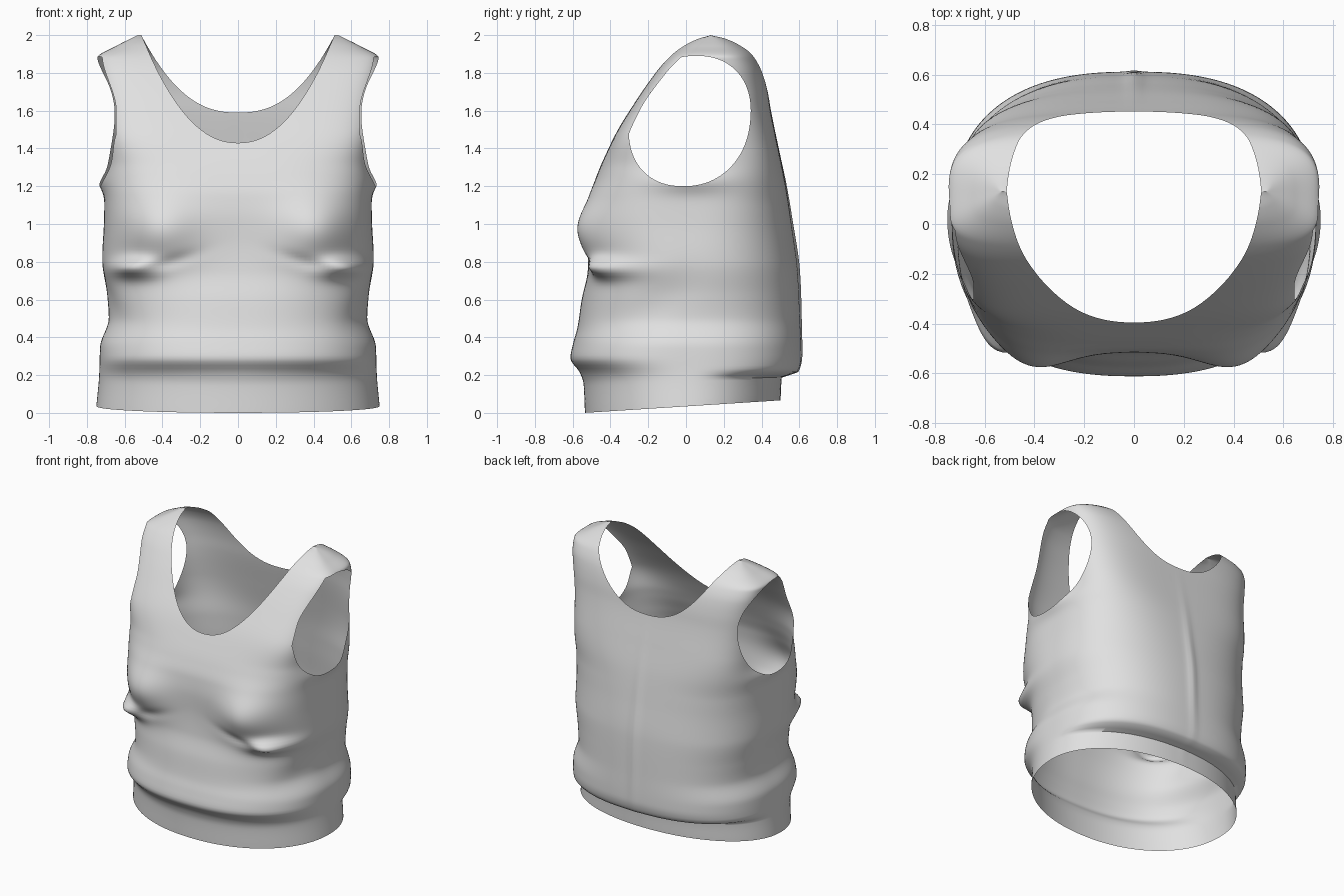
import bpy, bmesh, math

if "Cube" in bpy.data.objects:
    bpy.data.objects.remove(bpy.data.objects["Cube"])

TAU = 2 * math.pi


def curve(keys):
    """Monotone smooth curve through (height, value) keys."""
    n = len(keys)
    d = [(keys[i + 1][1] - keys[i][1]) / (keys[i + 1][0] - keys[i][0]) for i in range(n - 1)]
    m = [d[0]] + [2 * a * b / (a + b) if a * b > 0 else 0 for a, b in zip(d, d[1:])] + [d[-1]]

    def f(z):
        i = 0
        while i < n - 2 and z > keys[i + 1][0]:
            i += 1
        h = keys[i + 1][0] - keys[i][0]
        t = min(max((z - keys[i][0]) / h, 0), 1)
        return ((1 + 2 * t) * (1 - t) ** 2 * keys[i][1] + t * (1 - t) ** 2 * h * m[i]
                + t * t * (3 - 2 * t) * keys[i + 1][1] + t * t * (t - 1) * h * m[i + 1])
    return f


def bump(u, v, su, sv):
    return math.exp(-(u / su) ** 2 - (v / sv) ** 2)


def smooth(a, b, t):
    t = min(max((t - a) / (b - a), 0), 1)
    return t * t * (3 - 2 * t)


# body profiles by height: half width, front depth, back depth, squareness
width = curve([(0, .75), (.2, .735), (.35, .73), (.5, .685), (.62, .695), (.8, .72), (1, .71),
               (1.2, .705), (1.35, .70), (1.5, .705), (1.7, .725), (1.88, .745), (1.94, .65), (2, .53)])
front = curve([(0, -.535), (.15, -.542), (.21, -.56), (.29, -.612), (.37, -.597), (.45, -.575),
               (.6, -.552), (.75, -.52), (.9, -.512), (1.03, -.515), (1.15, -.505), (1.25, -.475),
               (1.4, -.41), (1.5, -.36), (1.63, -.28), (1.75, -.2), (1.86, -.115), (1.94, -.03),
               (1.98, .04), (2, .13)])
back = curve([(0, .5), (.18, .505), (.22, .595), (.3, .612), (.5, .605), (.75, .593), (1, .56),
              (1.2, .53), (1.4, .49), (1.6, .45), (1.7, .435), (1.8, .41), (1.9, .36), (1.96, .29),
              (1.985, .23), (2, .13)])
square_front = curve([(0, 2.1), (.18, 2.15), (.3, 2.45), (.7, 2.5), (1, 2.95), (1.3, 3.7), (1.5, 5.3),
                      (1.8, 5.2), (1.92, 4), (2, 3)])
square_back = curve([(0, 2.1), (.18, 2.15), (.24, 2.5), (.8, 2.5), (1.1, 2.8), (1.4, 3.8), (1.8, 4),
                     (1.92, 3.5), (2, 3)])
middle = curve([(0, .02), (1.4, .03), (1.8, .08), (2, .13)])


def surface(a, z):
    c, s = math.cos(a), math.sin(a)
    p = square_front(z) if s < 0 else square_back(z)
    r = (abs(c) ** p + abs(s) ** p) ** (-1 / p)
    yc = middle(z)
    x = width(z) * r * c
    y = yc + r * s * ((back(z) - yc) if s > 0 else (yc - front(z)))
    ax, sg = abs(x), math.copysign(1, x)
    if s < 0:
        # bust, under-bust crease and gathered fold
        k = smooth(0, .5, -s)
        y -= k * .1 * bump(ax - .43, z - .96, .2, .17)
        line = z - (.95 - .32 * ax)
        y += k * .015 * bump(ax - .38, line + .04, .16, .035)
        nub = bump(ax - .54, z - .765, .12, .05)
        y -= k * .085 * nub
        x += sg * k * .03 * nub
    else:
        # spine ridge
        y += .012 * bump(x, z - .75, .03, .45)
    # lip under the arm and soft side drape
    x += sg * .035 * bump(y - .02, z - 1.23, .2, .06) * smooth(.4, .6, ax)
    x -= sg * .015 * bump(y + .2, z - .55 - .5 * (y + .2), .22, .13) * smooth(.4, .6, ax)
    # hem rises toward the back
    if z < .2:
        z += (1 - z / .2) * .067 * (y + .54) / 1.05
    return x, y, z


def armhole(co):
    u = abs(co.y - .02 - .1 * (co.z - 1.545)) / .32
    v = abs(co.z - 1.545) / .345
    # the opening stops at the outer edge of the strap
    strap = .645 + .075 * smooth(1.6, 1.9, co.z) - abs(co.x)
    return max(u ** 2.2 + v ** 2.2 - 1, strap * 6)


def neckline(co):
    t = smooth(-.15, .25, co.y)
    low = 1.43 + .16 * t
    return low + (2 - low) * (abs(co.x) / .512) ** (2.2 + .2 * t) - co.z


def trim(bm, f):
    """Cut the sheet along f = 0 and drop the side where f is negative."""
    val = {v: f(v.co) for v in bm.verts}
    cuts = [(e, e.verts[0], val[e.verts[0]], val[e.verts[1]]) for e in bm.edges
            if val[e.verts[0]] * val[e.verts[1]] < 0]
    new = [bmesh.utils.edge_split(e, v, a / (a - b))[1] for e, v, a, b in cuts]
    bmesh.ops.connect_verts(bm, verts=new)
    gone = [fc for fc in bm.faces if f(fc.calc_center_median()) < 0]
    bmesh.ops.delete(bm, geom=gone, context='FACES')


# garment body: lofted rings
N = 200
levels = [1.8 * i / 100 for i in range(100)]
levels += [1.8 + .2 * (1 - (1 - i / 36) ** 2) for i in range(37)]
bm = bmesh.new()
rings = [[bm.verts.new(surface(TAU * (j + .5) / N, z)) for j in range(N)] for z in levels]
for lo, hi in zip(rings, rings[1:]):
    for j in range(N):
        k = (j + 1) % N
        bm.faces.new((lo[j], lo[k], hi[k], hi[j]))

# neck and arm openings
trim(bm, neckline)
trim(bm, armhole)
bmesh.ops.remove_doubles(bm, verts=bm.verts, dist=.0005)

mesh = bpy.data.meshes.new("tank_top")
bm.to_mesh(mesh)
bm.free()
top = bpy.data.objects.new("tank_top", mesh)
bpy.context.collection.objects.link(top)

# cloth colour
cloth = bpy.data.materials.new("light_grey_cloth")
cloth.diffuse_color = (.75, .75, .75, 1)
cloth.use_nodes = True
cloth.node_tree.nodes["Principled BSDF"].inputs["Base Color"].default_value = cloth.diffuse_color
mesh.materials.append(cloth)

bpy.context.view_layer.objects.active = top
top.select_set(True)
bpy.ops.object.shade_smooth_by_angle(angle=math.radians(60))
